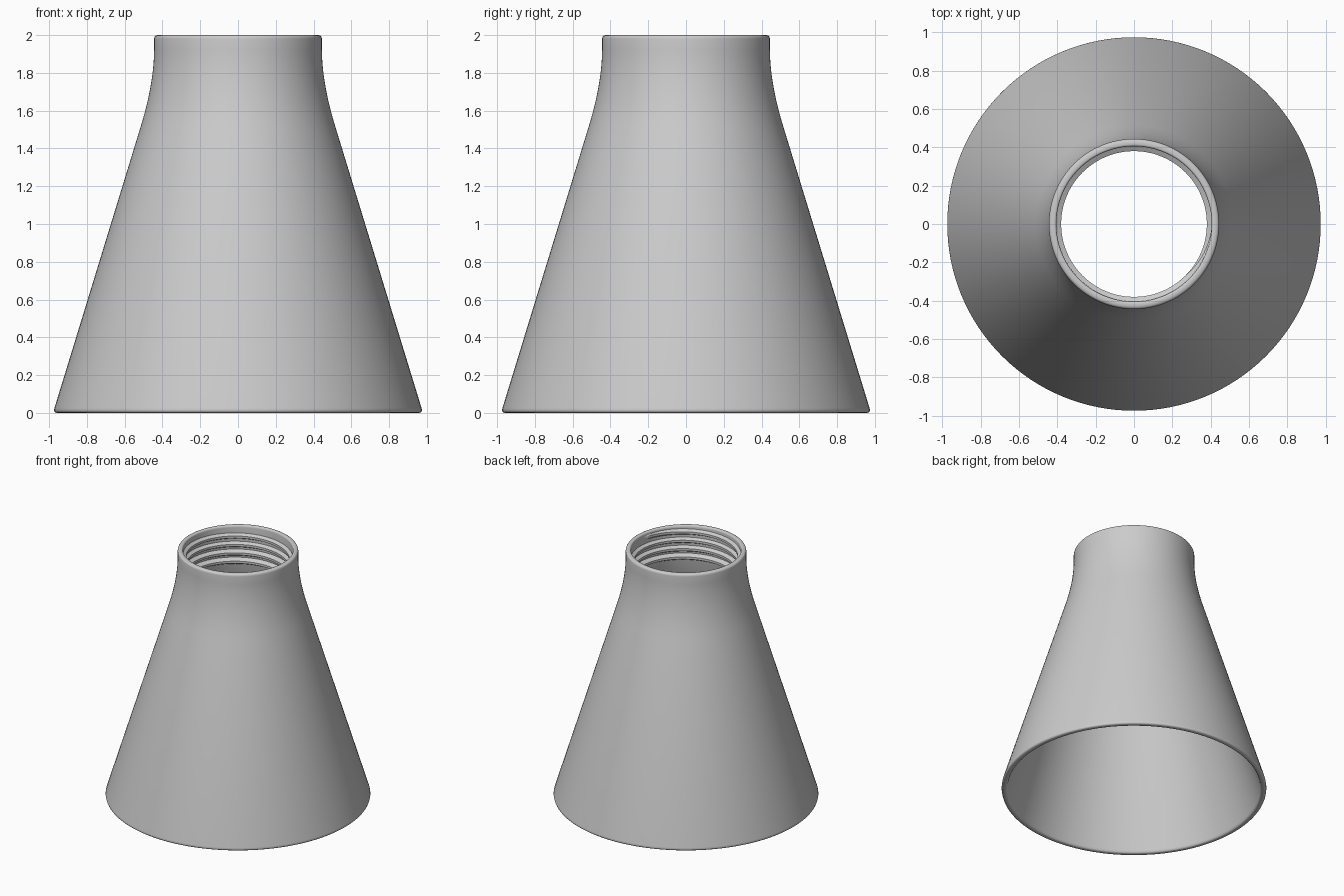
import bpy, bmesh, math
from mathutils import Vector

cube = bpy.data.objects.get("Cube")
if cube:
    bpy.data.objects.remove(cube, do_unlink=True)

GREY = (0.6, 0.6, 0.6, 1)
mat = bpy.data.materials.new("plain_grey")
mat.use_nodes = True
mat.diffuse_color = GREY
mat.node_tree.nodes["Principled BSDF"].inputs["Base Color"].default_value = GREY


def finish(name, bm, angle):
    bmesh.ops.recalc_face_normals(bm, faces=bm.faces)
    mesh = bpy.data.meshes.new(name)
    bm.to_mesh(mesh)
    bm.free()
    mesh.materials.append(mat)
    obj = bpy.data.objects.new(name, mesh)
    bpy.context.collection.objects.link(obj)
    bpy.ops.object.select_all(action='DESELECT')
    obj.select_set(True)
    bpy.context.view_layer.objects.active = obj
    bpy.ops.object.shade_smooth_by_angle(angle=math.radians(angle))
    return obj


def bend(a, ctrl, b, n):
    """Quadratic curve from a to b."""
    a, ctrl, b = Vector(a), Vector(ctrl), Vector(b)
    return [tuple(a * (1 - t) ** 2 + ctrl * 2 * t * (1 - t) + b * t * t)
            for t in (i / n for i in range(n + 1))]


# Hollow flared shell: closed wall section turned around z
outer = (bend((0.955, 0), (0.98, 0), (0.972, 0.025), 4)
         + bend((0.52, 1.5), (0.446, 1.735), (0.444, 1.92), 12)
         + bend((0.444, 1.98), (0.444, 2.0), (0.424, 2.0), 4))
inner = (bend((0.415, 2.0), (0.405, 2.0), (0.405, 1.985), 3)
         + bend((0.405, 1.9), (0.405, 1.73), (0.478, 1.5), 12)
         + bend((0.928, 0.02), (0.934, 0), (0.945, 0), 3))
bm = bmesh.new()
verts = [bm.verts.new((r, 0, z)) for r, z in outer + inner]
edges = [bm.edges.new((v, verts[(i + 1) % len(verts)])) for i, v in enumerate(verts)]
bmesh.ops.spin(bm, geom=verts + edges, cent=(0, 0, 0), axis=(0, 0, 1),
               angle=2 * math.pi, steps=128, use_merge=True)
bmesh.ops.remove_doubles(bm, verts=bm.verts, dist=0.0001)
finish("flared_shell", bm, 40)

# Inner screw thread: trapezoid section swept along a helix, fading at its ends
PITCH, TURNS, STEPS, START = 0.068, 4, 96, 1.69
bm = bmesh.new()
rings = []
total = TURNS * STEPS
for i in range(total + 1):
    a = 2 * math.pi * i / STEPS
    z = START + PITCH * i / STEPS
    fade = min(1, i / 12, (total - i) / 12)
    tip = 0.407 - 0.027 * fade
    section = ((0.412, -0.027), (tip, -0.009), (tip, 0.009), (0.412, 0.027))
    rings.append([bm.verts.new((r * math.cos(a), r * math.sin(a), z + dz))
                  for r, dz in section])
for p, q in zip(rings, rings[1:]):
    for k in range(4):
        n = (k + 1) % 4
        bm.faces.new((p[k], p[n], q[n], q[k]))
bm.faces.new(rings[0])
bm.faces.new(rings[-1])
finish("inner_thread", bm, 30)
